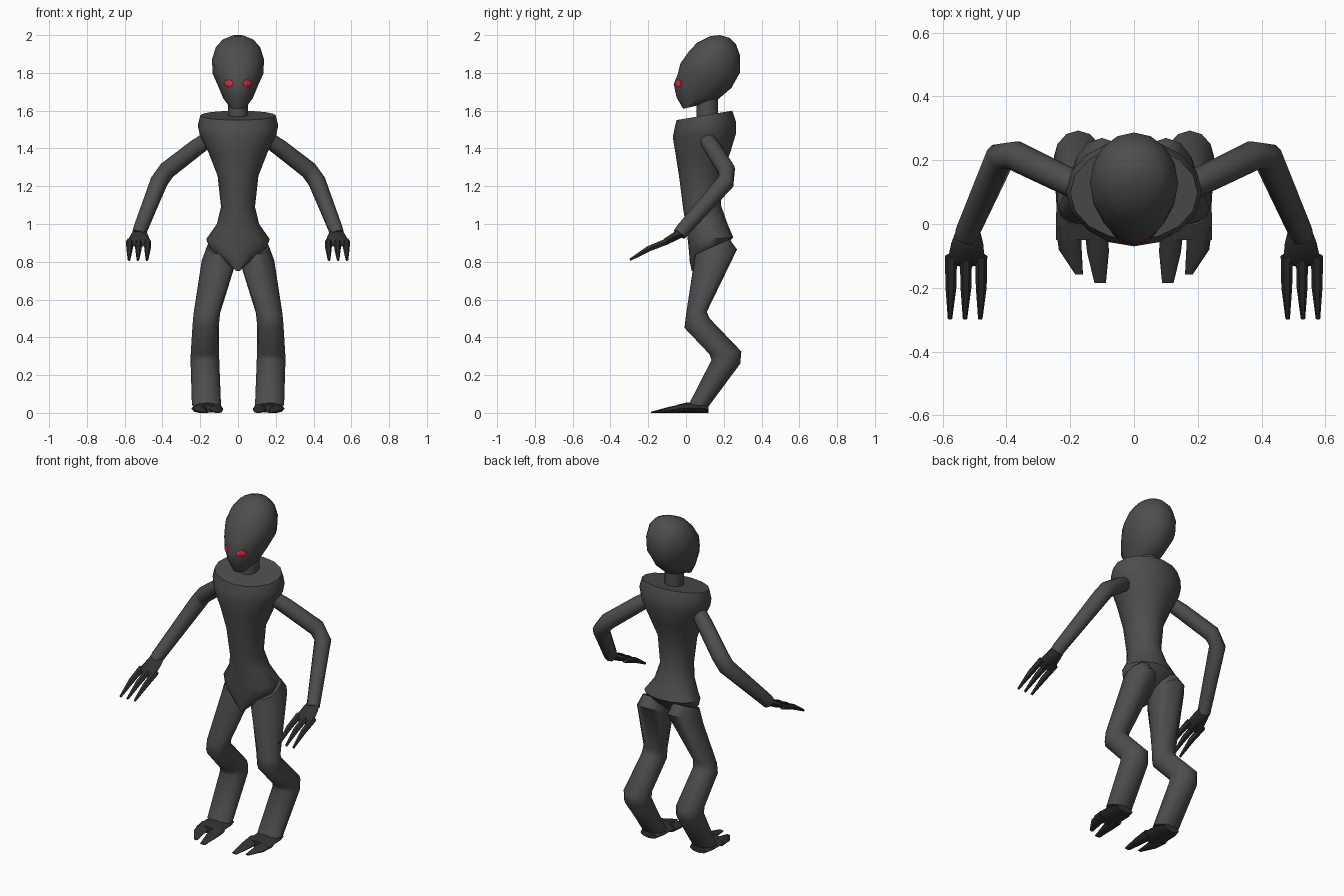
import bpy, bmesh, math
from mathutils import Vector as V
from mathutils.bvhtree import BVHTree

if "Cube" in bpy.data.objects:
    bpy.data.objects.remove(bpy.data.objects["Cube"])


def material(name, rgb):
    m = bpy.data.materials.new(name)
    m.diffuse_color = (*rgb, 1)
    m.use_nodes = True
    m.node_tree.nodes["Principled BSDF"].inputs["Base Color"].default_value = m.diffuse_color
    return m


SKIN = material("charcoal skin", (0.075, 0.075, 0.075))
DARK = material("dark claws", (0.032, 0.032, 0.032))
RED = material("glowing red", (0.80, 0.02, 0.07))
MAROON = material("eye socket maroon", (0.13, 0.02, 0.03))


def section(c, a, b, n):
    """Elliptical ring of points around c with half axes a and b."""
    c, a, b = V(c), V(a), V(b)
    return [c + a * math.cos(t) + b * math.sin(t)
            for t in (2 * math.pi * i / n for i in range(n))]


def loft(name, rings, mat, mirror=False, angle=50):
    """Skin consecutive rings, cap both ends."""
    bm = bmesh.new()
    rows = [[bm.verts.new(p) for p in r] for r in rings]
    n = len(rows[0])
    for r, s in zip(rows, rows[1:]):
        for i in range(n):
            j = (i + 1) % n
            bm.faces.new((r[i], r[j], s[j], s[i]))
    bm.faces.new(rows[0][::-1])
    bm.faces.new(rows[-1])
    bmesh.ops.recalc_face_normals(bm, faces=bm.faces)
    me = bpy.data.meshes.new(name)
    bm.to_mesh(me)
    bm.free()
    me.materials.append(mat)
    ob = bpy.data.objects.new(name, me)
    bpy.context.collection.objects.link(ob)
    bpy.ops.object.select_all(action='DESELECT')
    ob.select_set(True)
    bpy.context.view_layer.objects.active = ob
    bpy.ops.object.shade_smooth_by_angle(angle=math.radians(angle))
    if mirror:
        ob.modifiers.new("Mirror", 'MIRROR')
    return ob


def profile(rows, n=12):
    """Rings from front (y, z), back (y, z), centre x and half width."""
    out = []
    for fy, fz, by, bz, cx, rx in rows:
        f, b = V((cx, fy, fz)), V((cx, by, bz))
        out.append(section((f + b) / 2, (rx, 0, 0), (b - f) / 2, n))
    return out


def tube(points, n):
    """Rings along a path of (x, y, z, radius), without twist."""
    ps = [V(p[:3]) for p in points]
    out, u, last = [], None, None
    for i, p in enumerate(points):
        t = (ps[min(i + 1, len(ps) - 1)] - ps[max(i - 1, 0)]).normalized()
        if u is None:
            u = t.cross(V((0, 0, 1))).normalized()
        else:
            u = last.rotation_difference(t) @ u
        last = t
        out.append(section(ps[i], u * p[3], t.cross(u) * p[3], n))
    return out


# Head, neck and torso
head = loft("head", profile([
    (-.015, 1.61, .05, 1.625, 0, .042),
    (-.05, 1.67, .17, 1.66, 0, .078),
    (-.065, 1.74, .24, 1.72, 0, .105),
    (-.045, 1.79, .285, 1.80, 0, .134),
    (-.03, 1.85, .287, 1.89, 0, .138),
    (.02, 1.92, .265, 1.95, 0, .118),
    (.06, 1.96, .23, 1.985, 0, .085),
    (.13, 1.995, .18, 2.0, 0, .03)], 16), SKIN)
loft("neck", profile([
    (.055, 1.54, .17, 1.56, 0, .052),
    (.055, 1.69, .17, 1.70, 0, .052)]), SKIN)
loft("torso", profile([
    (-.05, 1.55, .245, 1.60, 0, .20),
    (-.062, 1.50, .265, 1.54, 0, .213),
    (-.07, 1.46, .265, 1.48, 0, .202),
    (-.055, 1.37, .235, 1.38, 0, .155),
    (-.035, 1.24, .195, 1.27, 0, .108),
    (-.015, 1.08, .185, 1.10, 0, .09),
    (-.002, 1.0, .22, 1.0, 0, .112),
    (.01, .91, .25, .93, 0, .168),
    (.015, .86, .21, .88, 0, .150),
    (.02, .80, .14, .82, 0, .075),
    (.03, .75, .07, .76, 0, .012)], 16), SKIN)

# Legs bent forward at the knee and back at the hock
loft("leg", profile([
    (.05, .84, .23, .92, .10, .065),
    (.035, .75, .27, .865, .10, .092),
    (.0, .52, .11, .535, .165, .07),
    (-.008, .45, .125, .50, .17, .07),
    (.125, .31, .293, .325, .175, .075),
    (.135, .28, .287, .26, .175, .076),
    (.015, .045, .12, .035, .167, .077)]), SKIN, True)

# Clawed feet
loft("foot", [section((.165, y, z), (a, 0, 0), (0, 0, z), 8)
              for y, z, a in ((.12, .02, .055), (.06, .027, .078),
                              (0, .027, .08), (-.05, .021, .08))], DARK, True)
for name, toe in {
        "inner_toe": ((.118, -.01, .038, .024), (.113, -.09, .034, .016),
                      (.106, -.185, .018, .003)),
        "outer_toe": ((.205, -.01, .04, .024), (.20, -.08, .036, .016),
                      (.172, -.158, .012, .003))}.items():
    loft(name, [section((x, y, h), (a, 0, 0), (0, 0, h), 8)
                for x, y, a, h in toe], DARK, True)

# Arms with elbows pushed out and back
loft("arm", tube([
    (.17, .115, 1.44, .042), (.22, .14, 1.405, .045),
    (.375, .215, 1.285, .047), (.418, .212, 1.225, .047),
    (.52, -.02, .965, .038), (.527, -.035, .945, .036)], 10), SKIN, True)

# Hands with three pointed fingers
loft("palm", [section((x, y, z), (a, 0, 0), (0, .4 * h, h), 8)
              for x, y, z, a, h in ((.52, -.015, .955, .036, .03),
                                    (.523, -.06, .935, .05, .032),
                                    (.527, -.125, .90, .06, .022))], DARK, True)
for name, x in (("inner_finger", .479), ("middle_finger", .527),
                ("outer_finger", .574)):
    loft(name, tube([(x, -.10, .908, .019), (x, -.20, .868, .017),
                     (x + .003, -.297, .81, .007)], 6), DARK, True)

# Eyes laid onto the face as thin plates
bm = bmesh.new()
bm.from_mesh(head.data)
face = BVHTree.FromBMesh(bm)
bm.free()


def eye_plate(name, rx, rz, lift, mat):
    rings = []
    for s in (1, .5, .05):
        ring = []
        for p in section((.05, -1, 1.745), (rx * s, 0, 0), (0, 0, rz * s), 10):
            hit = face.ray_cast(p, V((0, 1, 0)))[0]
            ring.append(hit - V((0, lift, 0)))
        rings.append(ring)
    loft(name, rings, mat, True)


eye_plate("eye_socket", .028, .024, .002, MAROON)
eye_plate("eye", .019, .016, .005, RED)
